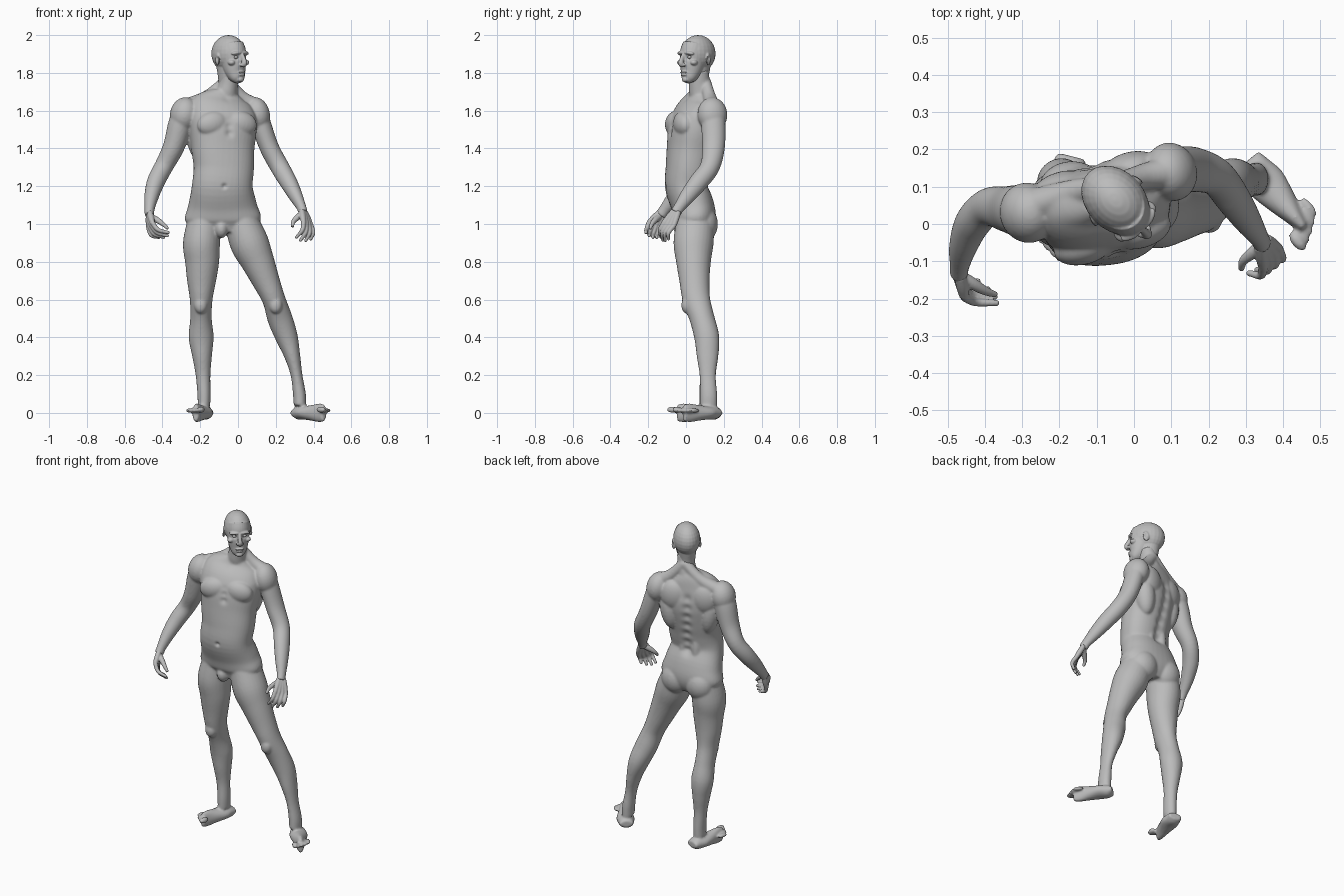
import bpy, bmesh, math
from mathutils import Vector, Matrix

if "Cube" in bpy.data.objects:
    bpy.data.objects.remove(bpy.data.objects["Cube"])

GREY = (0.5, 0.5, 0.5, 1)
skin = bpy.data.materials.new("grey_clay")
skin.use_nodes = True
skin.diffuse_color = GREY
skin.node_tree.nodes["Principled BSDF"].inputs["Base Color"].default_value = GREY


def spline(keys, steps=5):
    """Catmull-Rom through keys of any dimension."""
    k = [Vector(p) for p in keys]
    k = [k[0] * 2 - k[1]] + k + [k[-1] * 2 - k[-2]]
    out = []
    for i in range(1, len(k) - 2):
        a, b, c, d = k[i - 1:i + 3]
        for s in range(steps):
            t = s / steps
            out.append(0.5 * (b * 2 + (c - a) * t + (a * 2 - b * 5 + c * 4 - d) * t * t
                              + (b * 3 - a - c * 3 + d) * t ** 3))
    return out + [k[-2]]


def tube(bm, keys, yaw=0, box=1.0, n=28):
    """Limb through (x, y, z, half width, half depth[, yaw in degrees])."""
    pts = spline([tuple(k) + ((yaw,) if len(k) == 5 else ()) for k in keys])
    rings = []
    for i, p in enumerate(pts):
        c = p.to_3d() if len(p) == 3 else Vector(p[:3])
        t = (Vector(pts[min(i + 1, len(pts) - 1)][:3]) - Vector(pts[max(i - 1, 0)][:3])).normalized()
        a = math.radians(p[5])
        u = Vector((math.cos(a), math.sin(a), 0))
        u = (u - t * u.dot(t)).normalized()
        v = t.cross(u)
        ring = []
        for j in range(n):
            co, si = math.cos(2 * math.pi * j / n), math.sin(2 * math.pi * j / n)
            co = math.copysign(abs(co) ** box, co)
            si = math.copysign(abs(si) ** box, si)
            ring.append(bm.verts.new(c + u * co * p[3] + v * si * p[4]))
        rings.append(ring)
    for r, q in zip(rings, rings[1:]):
        for j in range(n):
            bm.faces.new((r[j], r[(j + 1) % n], q[(j + 1) % n], q[j]))
    bm.faces.new(rings[0][::-1])
    bm.faces.new(rings[-1])


def blob(bm, c, r, yaw=0, tilt=0):
    """Ellipsoid muscle or feature."""
    m = (Matrix.Translation(c) @ Matrix.Rotation(math.radians(yaw), 4, 'Z')
         @ Matrix.Rotation(math.radians(tilt), 4, 'Y') @ Matrix.Diagonal((*r, 1)))
    bmesh.ops.create_uvsphere(bm, u_segments=24, v_segments=14, radius=1, matrix=m)


def finish(name, bm, voxel, smooth, dents=()):
    """Fuse the parts into one skin, relax it, then press in soft dents."""
    bmesh.ops.recalc_face_normals(bm, faces=bm.faces)
    me = bpy.data.meshes.new(name)
    bm.to_mesh(me)
    bm.free()
    ob = bpy.data.objects.new(name, me)
    bpy.context.collection.objects.link(ob)
    bpy.ops.object.select_all(action='DESELECT')
    ob.select_set(True)
    bpy.context.view_layer.objects.active = ob
    mod = ob.modifiers.new("fuse", 'REMESH')
    mod.mode, mod.voxel_size = 'VOXEL', voxel
    bpy.ops.object.modifier_apply(modifier="fuse")
    mod = ob.modifiers.new("relax", 'SMOOTH')
    mod.factor, mod.iterations = 0.5, smooth
    bpy.ops.object.modifier_apply(modifier="relax")
    for c, rad, push in dents:
        c, push = Vector(c), Vector(push)
        for v in ob.data.vertices:
            d = (v.co - c).length / rad
            if d < 2.5:
                v.co += push * math.exp(-d * d)
    ob.data.materials.clear()
    ob.data.materials.append(skin)
    bpy.ops.object.shade_smooth()
    return ob


# ---------- body ----------
bm = bmesh.new()
YAW = 16
S = Vector((math.cos(math.radians(YAW)), math.sin(math.radians(YAW)), 0))
F = Vector((S.y, -S.x, 0))


def chest(s, f, z):
    return Vector((-0.08, 0.04, z)) + S * s + F * f


# torso
tube(bm, [(-.08, .045, .95, .13, .08, 0), (-.08, .05, 1.02, .2, .108, 0), (-.082, .035, 1.1, .182, .112, 2),
          (-.083, .0, 1.2, .161, .11, 5), (-.075, .01, 1.3, .16, .115, 9), (-.08, .025, 1.4, .168, .122, 13),
          (-.08, .04, 1.5, .18, .126, 16), (-.085, .055, 1.58, .18, .11, 16), (-.08, .075, 1.65, .15, .075, 16),
          (-.07, .08, 1.7, .07, .055, 16)], box=0.88, n=40)
for k in (-1, 1):
    blob(bm, chest(k * .078, .08, 1.53), (.086, .05, .066), YAW, k * 12)      # pectoral
    blob(bm, chest(k * .125, -.055, 1.46), (.058, .062, .13), YAW, k * 8)     # lat
    blob(bm, chest(k * .095, -.085, 1.56), (.08, .045, .09), YAW)             # shoulder blade
    blob(bm, (-.09 + k * .042, .075, 1.2), (.038, .042, .15))                 # lower back
    blob(bm, (-.08 + k * .086, .094, 1.0), (.09, .075, .095))                 # buttock
blob(bm, (-.088, -.02, .975), (.036, .045, .05))                              # groin

# neck and trapezius
tube(bm, [(-.075, .085, 1.64, .08, .06), (-.06, .075, 1.7, .058, .06),
          (-.05, .07, 1.75, .05, .056), (-.045, .065, 1.81, .05, .055)])
tube(bm, [(-.06, .1, 1.76, .03, .03), (-.16, .085, 1.675, .035, .035), (-.27, .05, 1.62, .045, .045)], 90)
tube(bm, [(-.06, .1, 1.76, .03, .03), (.02, .125, 1.67, .035, .035), (.1, .14, 1.62, .045, .045)], 90)

# arms
blob(bm, (-.285, .03, 1.58), (.075, .082, .092), YAW, 12)
tube(bm, [(-.275, .03, 1.62, .055, .065), (-.305, .035, 1.53, .064, .07), (-.34, .04, 1.41, .057, .062),
          (-.39, .045, 1.31, .05, .052), (-.432, .005, 1.23, .048, .05), (-.457, -.055, 1.15, .039, .042),
          (-.468, -.11, 1.08, .027, .031), (-.47, -.135, 1.045, .025, .03)])
blob(bm, (.1, .14, 1.58), (.068, .08, .092), YAW, -12)
tube(bm, [(.1, .14, 1.62, .05, .06), (.125, .145, 1.52, .053, .064), (.168, .145, 1.4, .051, .06),
          (.222, .125, 1.3, .05, .052), (.268, .065, 1.22, .046, .05), (.305, .01, 1.15, .037, .042),
          (.335, -.035, 1.09, .026, .03), (.345, -.055, 1.06, .025, .03)])

# legs
tube(bm, [(-.175, .05, 1.02, .09, .1), (-.193, .04, .9, .098, .106), (-.19, .04, .8, .09, .092),
          (-.193, .045, .7, .077, .08), (-.195, .055, .6, .06, .073), (-.196, .085, .5, .057, .066),
          (-.195, .11, .4, .066, .066), (-.19, .114, .3, .052, .057), (-.185, .115, .2, .039, .043),
          (-.18, .115, .1, .035, .045), (-.18, .115, .04, .033, .045)])
tube(bm, [(.015, .05, 1.02, .09, .1), (.06, .04, .9, .102, .106), (.105, .04, .8, .088, .092),
          (.148, .045, .7, .073, .08), (.19, .055, .6, .061, .073), (.222, .085, .5, .066, .066),
          (.258, .11, .4, .059, .066), (.288, .114, .3, .042, .057), (.31, .115, .2, .031, .043),
          (.325, .12, .1, .034, .045), (.328, .12, .04, .033, .045)])
blob(bm, (-.197, .005, .57), (.035, .03, .045))
blob(bm, (.2, .005, .57), (.035, .03, .045))

# feet with toes
for heel, yaw, medial in (((-.168, .182), -14, 1), ((.305, .17), 40, -1)):
    u = Vector((math.cos(math.radians(yaw)), math.sin(math.radians(yaw)), 0))
    d = Vector((u.y, -u.x, 0))
    o = Vector((*heel, 0))
    tube(bm, [(*(o + d * t), z, a, b) for t, z, a, b in (
        (0, .04, .02, .026), (.03, .045, .036, .045), (.08, .053, .036, .053), (.14, .041, .042, .041),
        (.2, .025, .05, .025), (.235, .017, .044, .016))], yaw)
    for i in range(5):
        side = medial * (.036 - .0205 * i)
        r = .017 if i == 0 else .0125
        blob(bm, o + d * (.252 - .007 * i - .0015 * i * i) + u * side + Vector((0, 0, r)), (r, .032, r), yaw)

# spine groove, breastbone, navel
dents = [((x, y, z), .028, (.004, -.014, 0)) for x, y, z in (
    (-.09, .11, 1.2), (-.09, .12, 1.26), (-.095, .13, 1.32), (-.105, .145, 1.38),
    (-.112, .157, 1.44), (-.118, .166, 1.5), (-.12, .17, 1.56))]
dents += [(chest(0, .135, z), .02, -F * .01) for z in (1.48, 1.52, 1.56)]
dents += [((-.072, -.11, 1.2), .012, (0, .012, 0)), (chest(.01, .06, 1.675), .02, -F * .012)]
finish("body", bm, .0062, 8, dents)

# ---------- head, modelled facing front, then turned ----------
bm = bmesh.new()
blob(bm, (0, .012, 1.902), (.079, .104, .098))                                # skull
tube(bm, [(0, -.073, 1.752, .02, .016), (0, -.062, 1.77, .04, .034), (0, -.043, 1.805, .055, .054),
          (0, -.028, 1.85, .064, .07), (0, -.015, 1.9, .07, .082), (0, .0, 1.94, .066, .08)])
tube(bm, [(0, -.09, 1.9, .009, .012), (0, -.106, 1.87, .011, .014), (0, -.112, 1.85, .015, .014),
          (0, -.104, 1.835, .014, .01)])                                      # nose
blob(bm, (0, -.094, 1.803), (.025, .009, .006))                               # lips
blob(bm, (0, -.092, 1.791), (.021, .009, .007))
blob(bm, (0, -.08, 1.765), (.022, .016, .015))                                # chin
for k in (-1, 1):
    blob(bm, (k * .032, -.084, 1.905), (.031, .014, .01), k * 18, k * 6)      # brow
    blob(bm, (k * .048, -.062, 1.855), (.02, .025, .016), k * 30)             # cheekbone
    blob(bm, (k * .013, -.1, 1.842), (.009, .011, .008))                      # nostril
    blob(bm, (k * .079, .014, 1.872), (.008, .02, .033), k * 20)              # ear
tube(bm, [(0, .02, 1.74, .045, .05), (0, .015, 1.8, .052, .062), (0, .02, 1.87, .06, .07)])
dents = [((k * .03, -.09, 1.883), .013, (0, .014, 0)) for k in (-1, 1)]
dents += [((k * .088, .01, 1.876), .01, (-k * .008, 0, 0)) for k in (-1, 1)]
dents += [((k * .011, -.105, 1.797), .006, (0, .005, 0)) for k in (-1, 0, 1)]
head = finish("head", bm, .0036, 4, dents)
head.data.transform(Matrix.Translation((-.042, .055, 0)) @ Matrix.Rotation(math.radians(43), 4, 'Z'))
bm = bmesh.new()
for k in (-1, 1):
    blob(bm, (k * .029, -.075, 1.883), (.013, .012, .009))
eyes = finish("eyes", bm, .0025, 1)
eyes.data.transform(Matrix.Translation((-.042, .055, 0)) @ Matrix.Rotation(math.radians(43), 4, 'Z'))


# ---------- hands ----------
def hand(name, wrist, knuckles, tips, bulge, thumb):
    bm = bmesh.new()
    wrist, bulge = Vector(wrist), Vector(bulge)
    for i in range(4):
        k = Vector(knuckles[0]).lerp(Vector(knuckles[1]), i / 3)
        t = Vector(tips[0]).lerp(Vector(tips[1]), i / 3)
        t += (t - k) * (.0, .14, .1, -.08)[i]
        w = wrist + (k - Vector(knuckles[0]).lerp(Vector(knuckles[1]), .5)) * .4
        tube(bm, [(*w, .015, .015), (*w.lerp(k, .5), .0165, .0165), (*k, .0135, .0135)], 30, n=14)
        m = k.lerp(t, .5) + bulge
        tube(bm, [(*k, .0135, .0135), (*m, .0115, .0115), (*t, .0085, .0085)], 30, n=14)
        blob(bm, t, (.0088,) * 3)
    tube(bm, [(*p, r, r) for p, r in zip(thumb, (.017, .016, .012, .008))], 30, n=14)
    finish(name, bm, .0036, 3)


hand("right_hand", (-.47, -.13, 1.055), ((-.455, -.195, 1.01), (-.472, -.145, .975)),
     ((-.37, -.212, .955), (-.415, -.155, .925)), (-.012, -.006, -.012),
     ((-.465, -.14, 1.04), (-.43, -.162, 1.022), (-.398, -.18, 1.0), (-.37, -.19, .975)))
hand("left_hand", (.345, -.05, 1.07), ((.347, -.115, 1.01), (.387, -.065, .99)),
     ((.31, -.132, .93), (.385, -.095, .915)), (.012, -.014, -.002),
     ((.34, -.06, 1.055), (.315, -.08, 1.035), (.293, -.1, 1.012), (.288, -.122, .985)))
